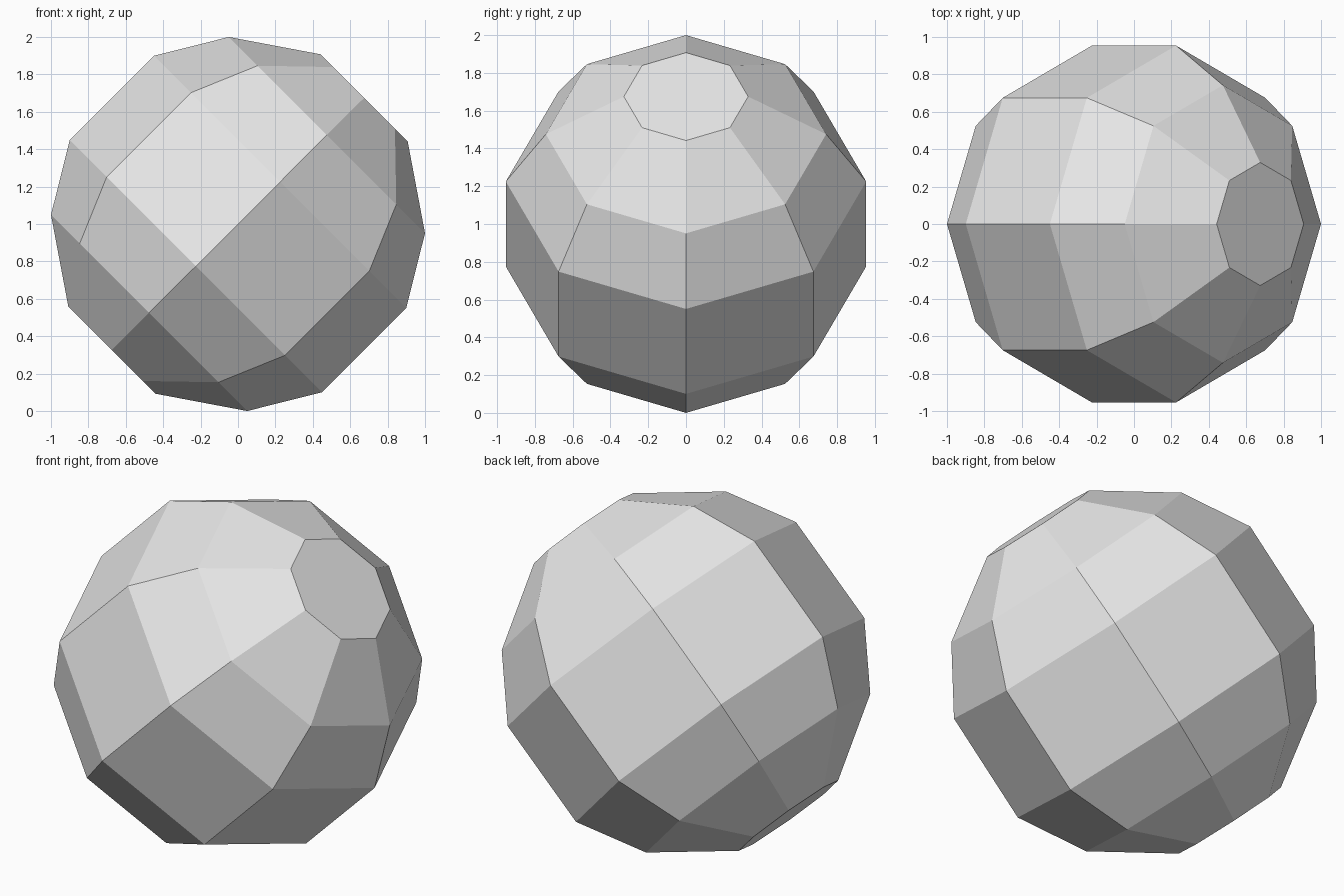
import bpy
import bmesh
from math import cos, sin, pi
from mathutils import Matrix

cube = bpy.data.objects.get("Cube")
if cube:
    bpy.data.objects.remove(cube, do_unlink=True)

SIDES = 8
# (radius, height along the axis) of the upper rings; the lower half mirrors them
HALF_PROFILE = [(0.329, 0.954), (0.742, 0.672), (0.954, 0.318)]
PROFILE = HALF_PROFILE + [(r, -h) for r, h in reversed(HALF_PROFILE)]

# Plain grey surface
grey = bpy.data.materials.new("light_grey")
grey.use_nodes = True
colour = (0.8, 0.8, 0.8, 1.0)
grey.diffuse_color = colour
grey.node_tree.nodes["Principled BSDF"].inputs["Base Color"].default_value = colour

# Faceted ball: rings joined by bands of quads, closed by flat caps
bm = bmesh.new()
rings = [[bm.verts.new((r * cos(2 * pi * i / SIDES), r * sin(2 * pi * i / SIDES), h))
          for i in range(SIDES)] for r, h in PROFILE]
for upper, lower in zip(rings, rings[1:]):
    for i in range(SIDES):
        j = (i + 1) % SIDES
        bm.faces.new((upper[i], lower[i], lower[j], upper[j]))
bm.faces.new(rings[0])
bm.faces.new(rings[-1][::-1])
bmesh.ops.recalc_face_normals(bm, faces=bm.faces)

# Tilt the axis toward +x and rest the ball on the ground
tilt = Matrix.Translation((0, 0, 1)) @ Matrix.Rotation(pi / 4, 4, "Y")
bmesh.ops.transform(bm, matrix=tilt, verts=bm.verts)

mesh = bpy.data.meshes.new("faceted_ball")
bm.to_mesh(mesh)
bm.free()
mesh.materials.append(grey)
ball = bpy.data.objects.new("faceted_ball", mesh)
bpy.context.scene.collection.objects.link(ball)
